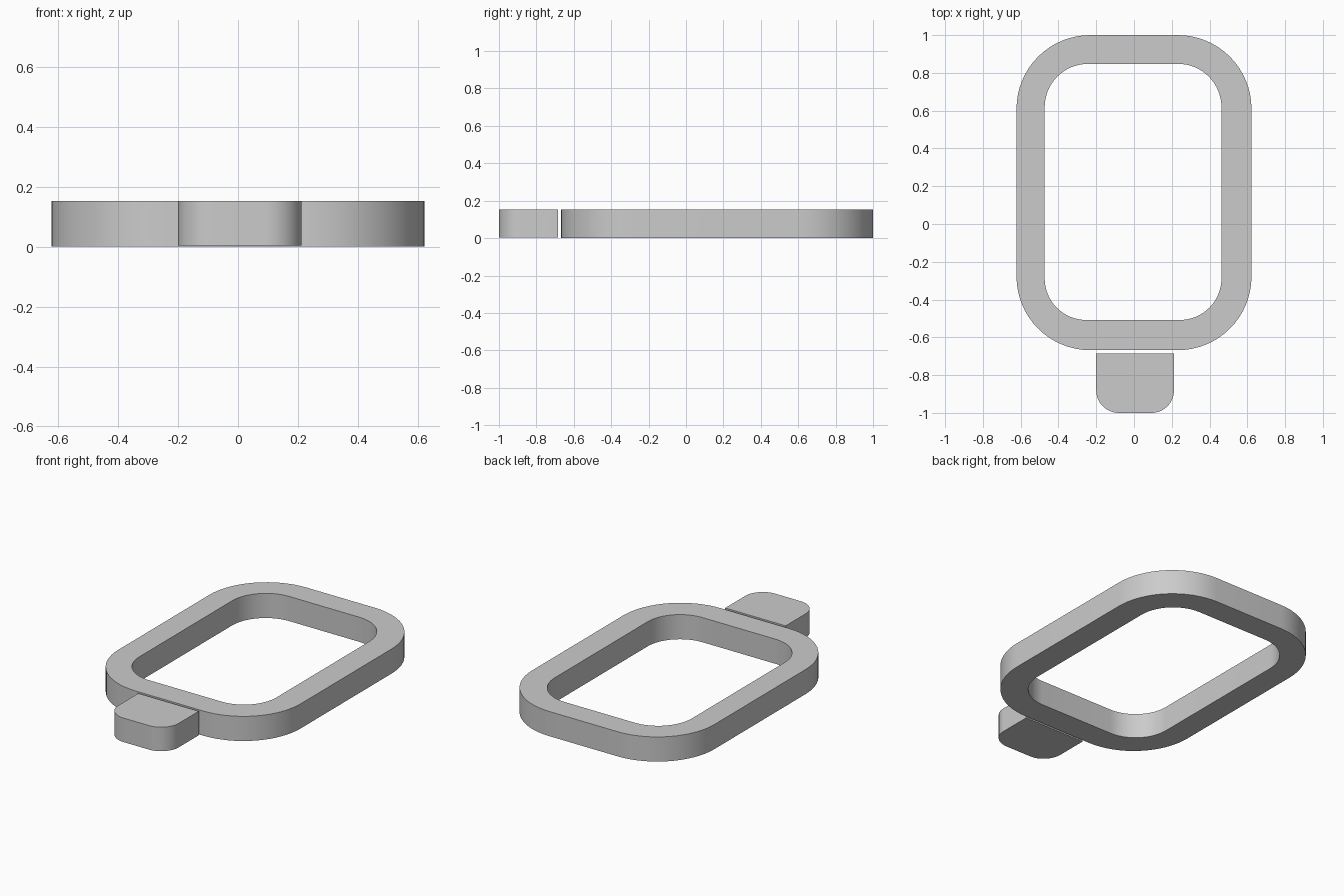
import bpy, bmesh
from math import pi, cos, sin

if "Cube" in bpy.data.objects:
    bpy.data.objects.remove(bpy.data.objects["Cube"])

SEG = 16  # segments per rounded corner


def rounded(x0, x1, y0, y1, r_bottom, r_top):
    """Counter-clockwise rounded rectangle; radius 0 gives a sharp corner."""
    pts = []
    for sx, sy, start in ((1, 1, 0), (-1, 1, 1), (-1, -1, 2), (1, -1, 3)):
        r = r_top if sy > 0 else r_bottom
        cx = x1 - r if sx > 0 else x0 + r
        cy = y1 - r if sy > 0 else y0 + r
        n = SEG if r else 0
        for i in range(n + 1):
            a = (start + (i / n if n else 0)) * pi / 2
            pts.append((cx + r * cos(a), cy + r * sin(a)))
    return pts


def finish(bm, name):
    bmesh.ops.recalc_face_normals(bm, faces=bm.faces[:])
    mesh = bpy.data.meshes.new(name)
    bm.to_mesh(mesh)
    bm.free()
    obj = bpy.data.objects.new(name, mesh)
    bpy.context.collection.objects.link(obj)
    bpy.ops.object.select_all(action='DESELECT')
    obj.select_set(True)
    bpy.context.view_layer.objects.active = obj
    bpy.ops.object.shade_smooth_by_angle(angle=pi / 6)
    return obj


def frame(name, outer, inner, z0, z1):
    """Closed band between two outlines with equal point counts."""
    bm = bmesh.new()
    loops = [[bm.verts.new((x, y, z)) for x, y in outline]
             for outline, z in ((outer, z0), (outer, z1), (inner, z1), (inner, z0))]
    n = len(outer)
    for k in range(4):
        a, b = loops[k], loops[(k + 1) % 4]
        for i in range(n):
            j = (i + 1) % n
            bm.faces.new((a[i], a[j], b[j], b[i]))
    return finish(bm, name)


def slab(name, outline, z0, z1):
    """Outline extruded into a solid plate."""
    bm = bmesh.new()
    face = bm.faces.new([bm.verts.new((x, y, z0)) for x, y in outline])
    ext = bmesh.ops.extrude_face_region(bm, geom=[face], use_keep_orig=True)
    verts = [v for v in ext['geom'] if isinstance(v, bmesh.types.BMVert)]
    bmesh.ops.translate(bm, verts=verts, vec=(0, 0, z1 - z0))
    return finish(bm, name)


# Rounded rectangular ring
frame("ring_frame",
      rounded(-0.622, 0.622, -0.668, 1.0, 0.39, 0.39),
      rounded(-0.473, 0.463, -0.508, 0.848, 0.22, 0.23),
      0.0, 0.152)

# Separate tab in front, square at the ring and rounded at the free end
slab("front_tab",
     rounded(-0.2, 0.212, -1.0, -0.685, 0.12, 0),
     0.004, 0.152)
